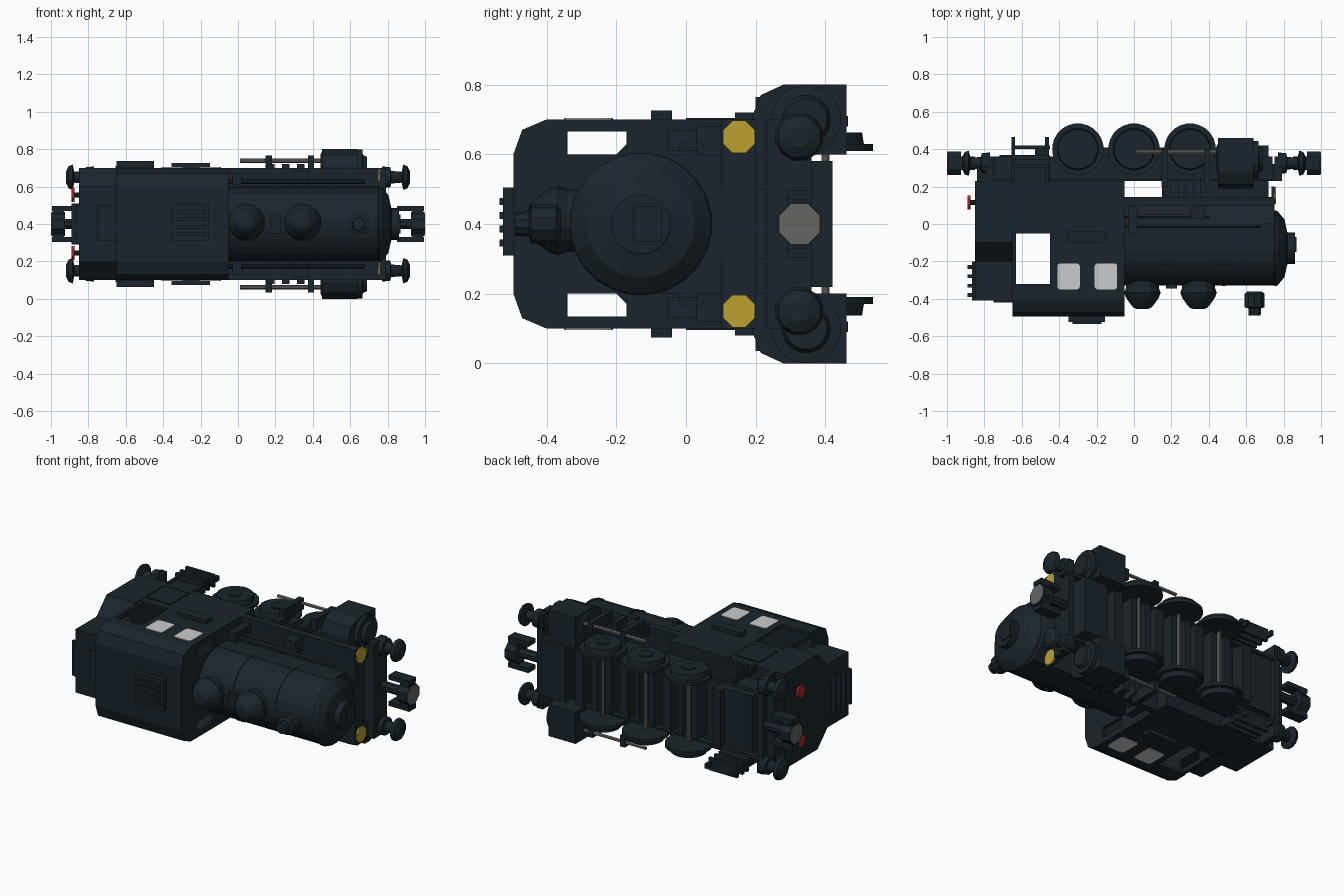
import bpy, bmesh, math
from mathutils import Vector

if "Cube" in bpy.data.objects:
    bpy.data.objects.remove(bpy.data.objects["Cube"])

def mat(name, c):
    m = bpy.data.materials.new(name)
    m.diffuse_color = (*c, 1)
    m.use_nodes = True
    m.node_tree.nodes["Principled BSDF"].inputs["Base Color"].default_value = m.diffuse_color
    return m

DARK = mat("dark_paint", (0.010, 0.018, 0.025))
YEL = mat("yellow_lamp", (0.5, 0.36, 0.03))
RED = mat("red_lamp", (0.4, 0.02, 0.02))
GLASS = mat("pale_glass", (0.6, 0.6, 0.6))
STEEL = mat("steel", (0.13, 0.13, 0.12))

def finish(name, bm, m):
    bmesh.ops.recalc_face_normals(bm, faces=bm.faces)
    me = bpy.data.meshes.new(name)
    bm.to_mesh(me)
    bm.free()
    ob = bpy.data.objects.new(name, me)
    bpy.context.collection.objects.link(ob)
    me.materials.append(m)
    return ob

def box(name, x0, x1, y0, y1, z0, z1, m=DARK):
    bm = bmesh.new()
    bmesh.ops.create_cube(bm, size=1)
    for v in bm.verts:
        v.co = ((x0 + x1) / 2 + v.co.x * (x1 - x0), (y0 + y1) / 2 + v.co.y * (y1 - y0),
                (z0 + z1) / 2 + v.co.z * (z1 - z0))
    return finish(name, bm, m)

def sbox(name, x0, x1, y0, y1, w0, w1, m=DARK):
    """Pair of boxes mirrored about the centre plane z = 0.4."""
    box(name + "_a", x0, x1, y0, y1, 0.4 + w0, 0.4 + w1, m)
    box(name + "_b", x0, x1, y0, y1, 0.4 - w1, 0.4 - w0, m)

def lathe(name, p0, p1, rings, n=16, m=DARK):
    """Solid of revolution along p0-p1; rings = (fraction, radius)."""
    p0, p1 = Vector(p0), Vector(p1)
    q = (p1 - p0).to_track_quat('Z', 'Y')
    bm = bmesh.new()
    loops = []
    for t, r in rings:
        c = p0.lerp(p1, t)
        loops.append([bm.verts.new(c + q @ Vector((r * math.cos(2 * math.pi * (i + .5) / n),
                      r * math.sin(2 * math.pi * (i + .5) / n), 0))) for i in range(n)])
    for a, b in zip(loops, loops[1:]):
        for i in range(n):
            bm.faces.new((a[i], a[(i + 1) % n], b[(i + 1) % n], b[i]))
    bm.faces.new(loops[0])
    bm.faces.new(loops[-1])
    return finish(name, bm, m)

def rod(name, p0, p1, r, n=8, m=DARK):
    return lathe(name, p0, p1, [(0, r), (1, r)], n, m)

def prism(name, pts, x0, x1, m=DARK):
    """Extrude a (y, z) outline along x."""
    bm = bmesh.new()
    f = bm.faces.new([bm.verts.new((x0, y, z)) for y, z in pts])
    r = bmesh.ops.extrude_face_region(bm, geom=[f])
    bmesh.ops.translate(bm, vec=(x1 - x0, 0, 0),
                        verts=[g for g in r['geom'] if isinstance(g, bmesh.types.BMVert)])
    return finish(name, bm, m)

def sym(half):
    """Close a half outline (y, w) by mirroring it."""
    return [(y, .4 + w) for y, w in half] + [(y, .4 - w) for y, w in reversed(half)]

# cab: roof shell, side panels, doors, end walls with window openings
outer = [(-.32, .3), (-.40, .3), (-.47, .27), (-.495, .2)]
inner = [(-.32, .28), (-.395, .28), (-.455, .255), (-.475, .19)]
prism("cab_roof", sym(outer) + [(y, .4 - w) for y, w in inner] +
      [(y, .4 + w) for y, w in reversed(inner)], -.65, -.05)
sbox("cab_side_panel", -.45, -.05, -.33, .23, .28, .3)
sbox("cab_door", -.65, -.45, -.05, .23, .28, .298)
sbox("door_panel", -.64, -.47, .0, .18, .29, .304)
box("cab_floor", -.65, -.05, .19, .23, .1, .7)
for n, x in (("front", -.07), ("rear", -.65)):
    box(n + "_wall_lower", x, x + .02, -.17, .23, .11, .69)
    box(n + "_wall_middle", x, x + .02, -.35, -.16, .2, .6)
    sbox(n + "_wall_edge", x, x + .02, -.35, -.16, .265, .295)
    prism(n + "_wall_top", sym([(-.34, .29), (-.4, .29), (-.465, .265), (-.485, .2)]), x, x + .02)
for x in (-.35, -.15):
    for s in (1, -1):
        z = .4 + s * .301
        w = box("cab_window", x - .06, x + .06, -.35, -.21, z - .003, z + .003, GLASS)
        # round the four pane corners
        bm = bmesh.new()
        bm.from_mesh(w.data)
        es = [e for e in bm.edges if abs(e.verts[0].co.z - e.verts[1].co.z) > .004]
        bmesh.ops.bevel(bm, geom=es, offset=.015, segments=2, profile=.5, affect='EDGES')
        bm.to_mesh(w.data)
        bm.free()
sbox("cab_side_slot", -.355, -.15, -.1, -.04, .3, .325)

# roof ventilator with slats
box("roof_vent", -.35, -.155, -.525, -.48, .31, .505)
for i in range(4):
    box("vent_slat", -.33, -.175, -.535, -.52, .335 + i * .04, .355 + i * .04)

# coal bunker with chamfered shoulders and rear rungs
prism("coal_bunker", sym([(.23, .3), (-.1, .3), (-.2, .2), (-.41, .2)]), -.85, -.65)
box("bunker_hatch", -.75, -.65, -.42, -.40, .31, .5)
for y in (-.38, -.33, -.28, -.23):
    box("bunker_rung", -.89, -.85, y - .01, y + .01, .29, .51)
box("rung_plate", -.865, -.845, -.41, -.2, .3, .5)

# boiler, smokebox door and chamfered lower casing
lathe("boiler", (-.06, -.13, .4), (.86, -.13, .4),
      [(0, .2), (.88, .2), (.885, .205), (.9, .2), (.94, .155), (.955, .09), (.958, .085), (1, .085)], 24)
for x in (.17, .47):
    rod("boiler_band", (x, -.13, .4), (x + .02, -.13, .4), .204, 24)
prism("boiler_casing", sym([(-.13, .2), (0, .2), (.1, .1), (.12, .1)]), -.05, .75)
box("frame_saddle", .15, .72, .1, .25, .3, .5)
box("door_hinge", .84, .868, -.15, -.07, .35, .45)

# domes and chimney
for x in (.045, .345):
    lathe("steam_dome", (x, -.28, .41), (x, -.455, .41),
          [(0, .088), (.35, .09), (.5, .1), (.65, .09), (.85, .065), (.95, .05), (1, .03)], 14)
lathe("chimney", (.645, -.36, .4), (.645, -.49, .4),
      [(0, .04), (.1, .056), (.65, .056), (.7, .036), (1, .034)], 10)
box("filler_cap", .17, .23, -.345, -.32, .35, .45)

# running boards, pipes and fittings
sbox("running_board", -.05, .75, .1, .145, .1, .3)
box("front_board", .735, .75, .1, .2, .1, .7)
for y, x1 in ((-.01, .68), (.04, .4)):
    for s in (1, -1):
        rod("side_pipe", (-.05, y, .4 + s * .225), (x1, y, .4 + s * .225), .012, 6)
sbox("pump_box", -.03, .02, -.05, .1, .21, .27)
sbox("valve_box", .3, .38, .03, .1, .2, .28)
for x in (.17, .25, .33):
    sbox("spring_hanger", x - .015, x + .025, .14, .24, .25, .32)

# main frame and cross stretchers
box("main_frame", -.84, .78, .23, .32, .2, .6)
sbox("frame_plate", -.75, .74, .235, .36, .2, .22)
for x in (-.5, -.15, .15, .46):
    box("cross_stretcher", x - .03, x + .03, .3, .41, .22, .58)
box("front_undertray", .55, .72, .3, .42, .22, .58)
box("ash_pan", -.72, -.5, .3, .37, .22, .58)
for s in (1, -1):
    x0, x1 = sorted((s * .75, s * .79))
    box("buffer_beam", x0, x1, .23, .36, .1, .7)
sbox("valance", -.65, -.45, .23, .3, .26, .3)

# wheels with flanges, axles
for x in (-.3, 0, .3):
    rod("axle", (x, .4, .2), (x, .4, .6), .012, 8, STEEL)
    sbox("axle_box_front", x + .03, x + .07, .3, .42, .0, .17)
    sbox("axle_box_back", x - .07, x - .03, .3, .42, .0, .17)
    for s in (1, -1):
        z = lambda w: (x, .4, .4 + s * w)
        rod("wheel_flange", z(.21), z(.23), .138, 24)
        lathe("wheel_tread", z(.225), z(.262), [(0, .112), (1, .106)], 24)
        rod("wheel_hub", z(.255), z(.27), .04, 10)

# piston rods and steam cylinders
for s in (1, -1):
    rod("piston_rod", (.01, .385, .4 + s * .338), (.45, .385, .4 + s * .338), .011, 6, STEEL)
    for x in (.165, .39):
        box("rod_bracket", x - .017, x + .017, .2, .4, .4 + s * .33 - .035, .4 + s * .33 + .035)
    prism("steam_cylinder", [(y, .4 + s * w) for y, w in
          ((.19, .2), (.19, .31), (.215, .37), (.28, .4), (.46, .4), (.46, .2))], .45, .64)
    lathe("cylinder_cover", (.44, .345, .4 + s * .3), (.69, .345, .4 + s * .3),
          [(0, .07), (.06, .1), (.9, .1), (.91, .07), (1, .06)], 16)

# cab steps
for x in (-.645, -.465):
    sbox("step_post", x - .01, x + .01, .22, .465, .28, .31)
for y in (.31, .355, .41):
    sbox("step_tread", -.65, -.45, y - .01, y + .01, .26, .338)

# buffers and forked couplers at both ends
for e in (1, -1):
    for s in (1, -1):
        lathe("buffer", (e * .77, .325, .4 + s * .25), (e * .92, .325, .4 + s * .25),
              [(0, .06), (.3, .055), (.32, .035), (.7, .03), (.76, .07), (.9, .062), (1, .03)], 12)
        a, b = sorted((e * .85, e * .995))
        box("coupler_arm", a, b, .29, .36, .4 + s * .083 - .014, .4 + s * .083 + .014)
    a, b = sorted((e * .93, e * .99))
    box("coupler_bar", a, b, .29, .36, .31, .49)
    rod("coupler_head", (e * .925, .325, .4), (e * .997, .325, .4), .068, 8)
    rod("coupler_face", (e * .99, .325, .4), (e * 1.0, .325, .4), .062, 8, STEEL)
    rod("coupler_shank", (e * .78, .325, .4), (e * .93, .325, .4), .03, 8)

# lamps
for s in (1, -1):
    rod("head_lamp", (.745, .152, .4 + s * .25), (.76, .152, .4 + s * .25), .05, 8, YEL)
    rod("tail_lamp", (-.89, .115, .4 + s * .155), (-.875, .115, .4 + s * .155), .04, 8, RED)
    rod("tail_lamp_stalk", (-.88, .115, .4 + s * .155), (-.845, .115, .4 + s * .155), .015)
